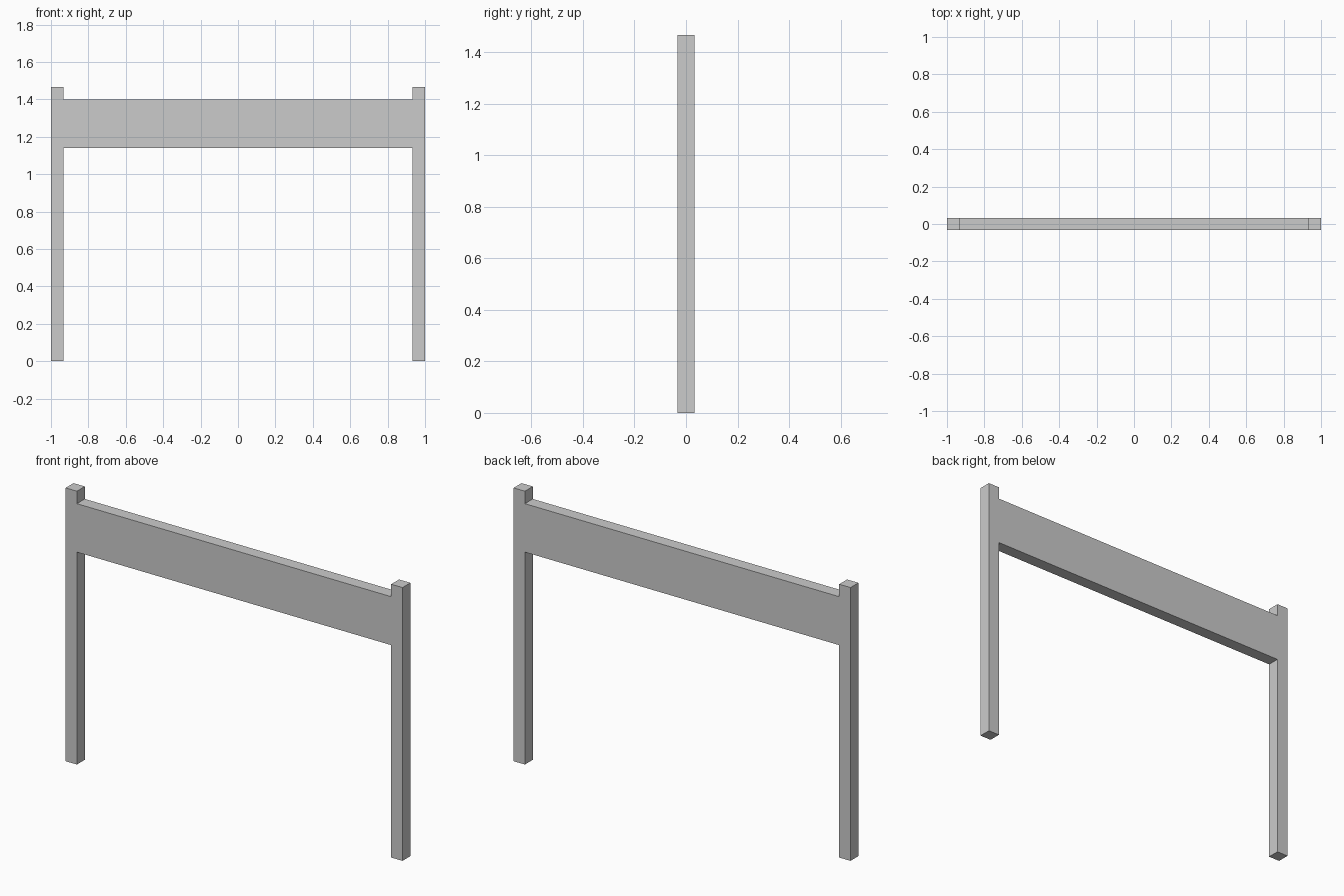
import bpy, bmesh

if "Cube" in bpy.data.objects:
    bpy.data.objects.remove(bpy.data.objects["Cube"])

POST = 0.0667          # post width and overall thickness
TOP = 1.467            # post height
RAIL_LOW, RAIL_HIGH = 1.14, 1.40

# Right half of the front outline: board edge, then round the post
half = [(1 - POST, RAIL_LOW), (1 - POST, 0), (1, 0),
        (1, TOP), (1 - POST, TOP), (1 - POST, RAIL_HIGH)]
outline = half + [(-x, z) for x, z in reversed(half)]

# Extrude the outline through the thickness: two posts joined by a flush board
bm = bmesh.new()
face = bm.faces.new([bm.verts.new((x, -POST / 2, z)) for x, z in outline])
extruded = bmesh.ops.extrude_face_region(bm, geom=[face], use_keep_orig=True)["geom"]
bmesh.ops.translate(bm, vec=(0, POST, 0),
                    verts=[v for v in extruded if isinstance(v, bmesh.types.BMVert)])
bmesh.ops.recalc_face_normals(bm, faces=bm.faces)

mesh = bpy.data.meshes.new("posts_and_board")
bm.to_mesh(mesh)
bm.free()
bpy.context.collection.objects.link(bpy.data.objects.new("posts_and_board", mesh))
